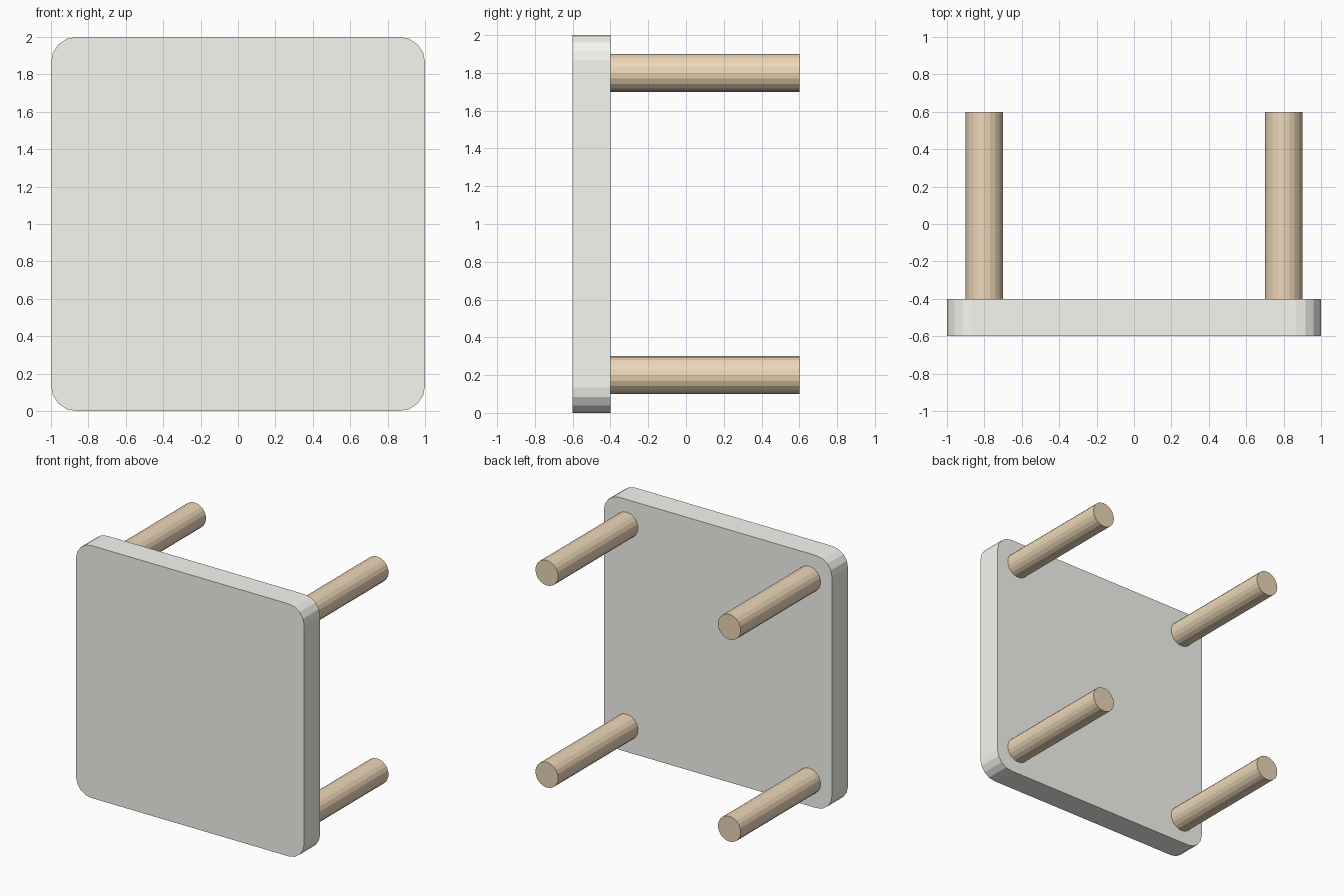
import bpy, bmesh
from math import pi, sin, cos

if "Cube" in bpy.data.objects:
    bpy.data.objects.remove(bpy.data.objects["Cube"])


def make_material(name, color):
    mat = bpy.data.materials.new(name)
    mat.diffuse_color = (*color, 1)
    mat.use_nodes = True
    mat.node_tree.nodes["Principled BSDF"].inputs["Base Color"].default_value = mat.diffuse_color
    return mat


wood = make_material("light_wood", (0.85, 0.68, 0.48))
off_white = make_material("off_white", (0.93, 0.93, 0.88))


def make_object(name, bm, mat):
    bmesh.ops.recalc_face_normals(bm, faces=bm.faces)
    mesh = bpy.data.meshes.new(name)
    bm.to_mesh(mesh)
    bm.free()
    mesh.materials.append(mat)
    obj = bpy.data.objects.new(name, mesh)
    bpy.context.collection.objects.link(obj)
    return obj


def prism(name, outline, y0, y1, mat):
    """Extrude an (x, z) outline from y0 to y1."""
    bm = bmesh.new()
    face = bm.faces.new([bm.verts.new((x, y0, z)) for x, z in outline])
    ext = bmesh.ops.extrude_face_region(bm, geom=[face], use_keep_orig=True)
    verts = [v for v in ext["geom"] if isinstance(v, bmesh.types.BMVert)]
    bmesh.ops.translate(bm, verts=verts, vec=(0, y1 - y0, 0))
    return make_object(name, bm, mat)


def arc(cx, cz, r, start, sweep, steps):
    return [(cx + r * cos(start + sweep * i / steps),
             cz + r * sin(start + sweep * i / steps)) for i in range(steps + 1)]


# Table top standing on edge, with rounded corners
R = 0.135
outline = []
for k, (sx, sz) in enumerate([(1, 1), (-1, 1), (-1, -1), (1, -1)]):
    outline += arc(sx * (1 - R), 1 + sz * (1 - R), R, k * pi / 2, pi / 2, 4)
prism("table_top", outline, -0.6, -0.4, off_white)

# Four round legs pointing backwards
SIDES = 20
for side, x in (("left", -0.8), ("right", 0.8)):
    for level, z in (("lower", 0.2), ("upper", 1.8)):
        ring = arc(x, z, 0.1, 0, 2 * pi, SIDES)[:-1]
        prism(f"{level}_{side}_leg", ring, -0.4, 0.6, wood)
